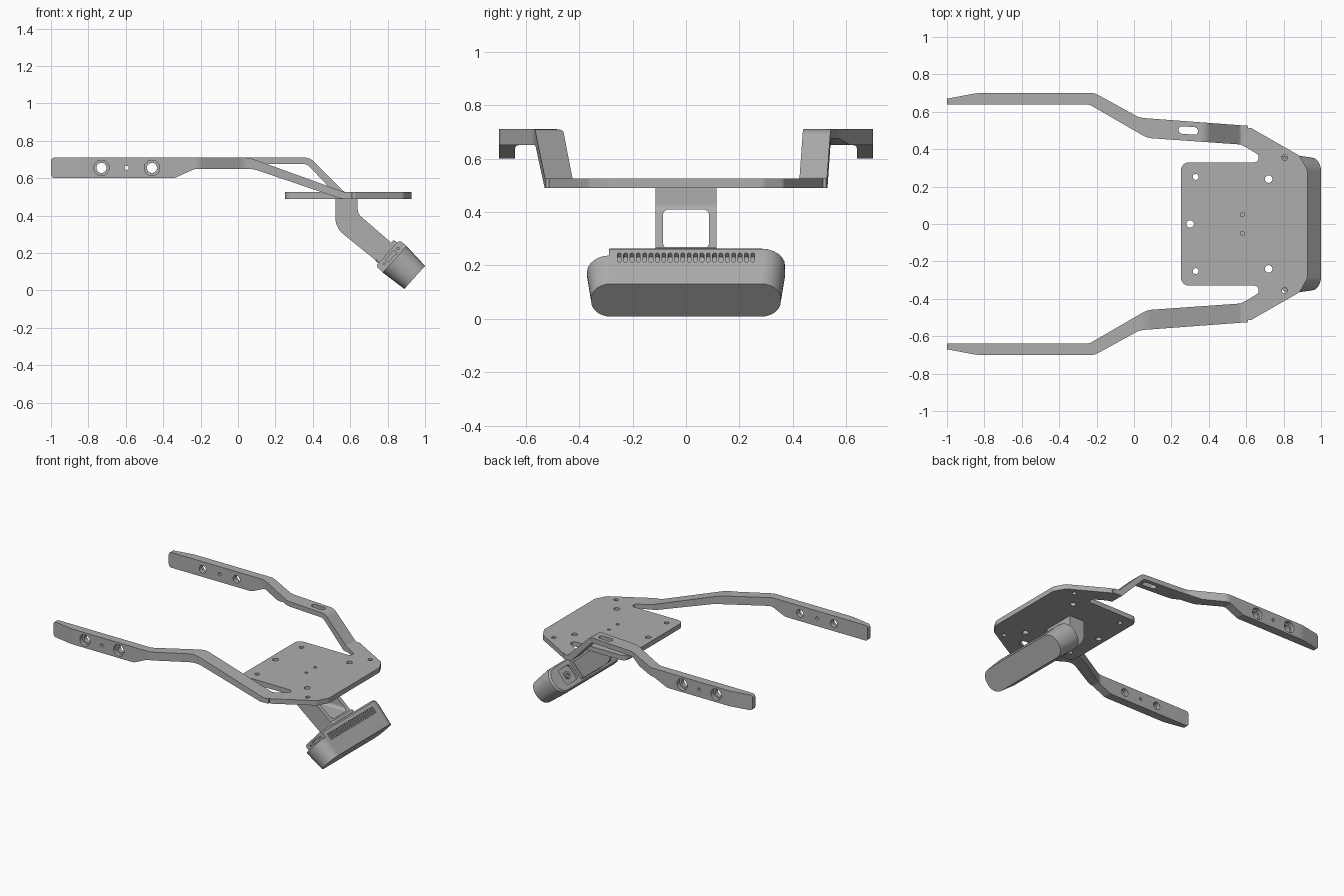
import bpy, bmesh, math
from mathutils import Vector, Matrix

cube = bpy.data.objects.get("Cube")
if cube:
    bpy.data.objects.remove(cube, do_unlink=True)

GREY = (0.42, 0.42, 0.42, 1)
metal = bpy.data.materials.new("plain grey")
metal.use_nodes = True
metal.diffuse_color = GREY
metal.node_tree.nodes["Principled BSDF"].inputs["Base Color"].default_value = GREY


def rounded(points, steps=6):
    """Outline from (a, b, optional radius) corners, with filleted corners."""
    out = []
    for i, p in enumerate(points):
        c = Vector(p[:2])
        if len(p) < 3:
            out.append(c)
            continue
        d0 = (Vector(points[i - 1][:2]) - c).normalized()
        d1 = (Vector(points[(i + 1) % len(points)][:2]) - c).normalized()
        half = d0.angle(d1) / 2
        reach = p[2] / math.tan(half)
        centre = c + (d0 + d1).normalized() * p[2] / math.sin(half)
        a, b = c + d0 * reach - centre, c + d1 * reach - centre
        sweep = a.angle(b)
        for k in range(steps + 1):
            t = k / steps
            out.append(centre + (a * math.sin((1 - t) * sweep)
                                 + b * math.sin(t * sweep)) / math.sin(sweep))
    return out


def box_outline(ca, cb, ha, hb, r):
    return rounded([(ca - ha, cb - hb, r), (ca + ha, cb - hb, r),
                    (ca + ha, cb + hb, r), (ca - ha, cb + hb, r)])


def circle(ca, cb, r, n=24):
    return [(ca + r * math.cos(math.tau * k / n),
             cb + r * math.sin(math.tau * k / n)) for k in range(n)]


PLACE = {"x": lambda a, b, h: (h, a, b),
         "y": lambda a, b, h: (a, h, b),
         "z": lambda a, b, h: (a, b, h)}


def loft(name, axis, sections):
    """Skin a list of (height, outline) sections and cap both ends."""
    bm = bmesh.new()
    rings = [[bm.verts.new(PLACE[axis](p[0], p[1], h)) for p in pts]
             for h, pts in sections]
    for lo, hi in zip(rings, rings[1:]):
        for i in range(len(lo)):
            bm.faces.new((lo[i - 1], lo[i], hi[i], hi[i - 1]))
    bm.faces.new(rings[0])
    bm.faces.new(rings[-1])
    bmesh.ops.recalc_face_normals(bm, faces=bm.faces)
    mesh = bpy.data.meshes.new(name)
    bm.to_mesh(mesh)
    bm.free()
    mesh.materials.append(metal)
    obj = bpy.data.objects.new(name, mesh)
    bpy.context.collection.objects.link(obj)
    return obj


def prism(name, axis, pts, lo, hi):
    return loft(name, axis, [(lo, pts), (hi, pts)])


def activate(obj):
    bpy.ops.object.select_all(action="DESELECT")
    obj.select_set(True)
    bpy.context.view_layer.objects.active = obj


def combine(obj, tool, operation="DIFFERENCE"):
    activate(obj)
    mod = obj.modifiers.new("shape", "BOOLEAN")
    mod.operation, mod.object, mod.solver = operation, tool, "EXACT"
    bpy.ops.object.modifier_apply(modifier=mod.name)
    bpy.data.objects.remove(tool, do_unlink=True)


def finish(obj):
    activate(obj)
    bpy.ops.object.shade_smooth_by_angle(angle=math.radians(30))
    mod = obj.modifiers.new("clean shading", "WEIGHTED_NORMAL")
    mod.keep_sharp = True


# Side arms: a plan outline intersected with a side profile
PLAN = [(-1, 0.64), (-1, 0.67), (-0.84, 0.7, 0.2), (-0.21, 0.7, 0.08),
        (0.03, 0.568, 0.12), (0.61, 0.525), (0.61, 0.405), (0.57, 0.425, 0.05),
        (0.07, 0.46, 0.12), (-0.24, 0.64, 0.08)]
BAR = [(-0.23, 0.65, 0.06), (-0.34, 0.6, 0.06), (-1, 0.6, 0.02), (-1, 0.71, 0.02)]
FOOT = [(0.61, 0.525), (0.61, 0.49)]
PROFILES = {
    "right": BAR + [(0.06, 0.71, 0.2), (0.57, 0.525, 0.05)] + FOOT
    + [(0.55, 0.49, 0.05), (0.08, 0.65, 0.2)],
    "left": BAR + [(0.385, 0.71, 0.07), (0.57, 0.525, 0.03)] + FOOT
    + [(0.545, 0.49, 0.03), (0.37, 0.675, 0.04), (0.02, 0.675), (-0.06, 0.65)]}
for side, s in (("right", -1), ("left", 1)):
    plan = [(p.x, p.y * s) for p in rounded(PLAN)]
    arm = prism(side + "_arm", "z", plan, 0.3, 0.9)
    combine(arm, prism("profile", "y", rounded(PROFILES[side]), 0.2 * s, 0.9 * s),
            "INTERSECT")
    # Bolt holes with counterbores on the outside
    for x, r, start in ((-0.73, 0.027, 0.5), (-0.46, 0.027, 0.5), (-0.595, 0.011, 0.5),
                        (-0.73, 0.041, 0.672), (-0.46, 0.041, 0.672)):
        combine(arm, prism("hole", "y", circle(x, 0.655, r), start * s, 0.8 * s))
    if s > 0:
        slot = box_outline(0, 0, 0.052, 0.02, 0.019)
        slot = [(p.x + 0.29, p.y + 0.5 - 0.07 * p.x) for p in slot]
        combine(arm, prism("slot", "z", slot, 0.5, 0.9))
    finish(arm)

# Mounting plate with ears that meet the arms
half = [(0.25, 0.33, 0.045), (0.665, 0.33, 0.02), (0.665, 0.37, 0.012),
        (0.605, 0.407), (0.605, 0.525, 0.015), (0.885, 0.365, 0.04), (0.927, 0.29, 0.04)]
outline = half + [(p[0], -p[1], *p[2:]) for p in reversed(half)]
plate = prism("mounting_plate", "z", rounded(outline), 0.49, 0.525)
holes = [(0.3, 0, 0.02)]
for s in (-1, 1):
    holes += [(0.33, 0.252 * s, 0.016), (0.72, 0.24 * s, 0.02),
              (0.805, 0.355 * s, 0.015), (0.58, 0.05 * s, 0.011)]
for x, y, r in holes:
    combine(plate, prism("hole", "z", circle(x, y, r), 0.4, 0.6))
finish(plate)

# Bent bracket with a window through it
bracket = prism("lamp_bracket", "y", rounded(
    [(0.52, 0.492), (0.64, 0.492), (0.64, 0.41, 0.05), (0.825, 0.25),
     (0.762, 0.14), (0.52, 0.335, 0.12)]), -0.115, 0.115)
combine(bracket, prism("window", "x", box_outline(0, 0.336, 0.086, 0.074, 0.022), 0.4, 1))
finish(bracket)

# Lamp, modelled upright along x and then tilted
TILT = Matrix.Translation((0.8, 0, 0.2)) @ Matrix.Rotation(math.radians(42), 4, "Y")


def section(u, hy, hv):
    return u, box_outline(0, 0, hy, hv, hv * 0.9)


lamp = loft("lamp_body", "x", [section(0, 0.36, 0.084), section(0.012, 0.371, 0.094),
                               section(0.05, 0.371, 0.095), section(0.195, 0.355, 0.083)])
# Step at one end with a port and two screw holes
combine(lamp, prism("step", "y", box_outline(0, 0, 0.05, 0.2, 0.004), -0.5, -0.288))
combine(lamp, prism("port", "y", box_outline(0.025, 0, 0.01, 0.035, 0.009), -0.4, -0.27))
for v in (-0.055, 0.055):
    combine(lamp, prism("screw_hole", "y", circle(0.025, v, 0.006, 12), -0.4, -0.275))
# Row of cooling vents along the top
VENTS = 22
for k in range(VENTS):
    y = -0.25 + 0.5 * k / (VENTS - 1)
    combine(lamp, prism("vent", "z", box_outline(0.06, y, 0.024, 0.007, 0.006), 0.075, 0.2))
# Shallow pockets on the back
for s in (-1, 1):
    combine(lamp, prism("pocket", "x", box_outline(0.2 * s, 0, 0.065, 0.055, 0.02),
                        -0.1, 0.014))
lamp.data.transform(TILT)
finish(lamp)

# Screws in the pockets and the pad that carries the bracket
for side, s in (("right", -1), ("left", 1)):
    screw = prism(side + "_screw", "x", circle(0.2 * s, 0, 0.026), 0.002, 0.02)
    combine(screw, prism("socket", "x", circle(0.2 * s, 0, 0.013, 6), -0.1, 0.01))
    screw.data.transform(TILT)
    finish(screw)
pad = prism("bracket_pad", "x", box_outline(0, 0, 0.118, 0.074, 0.015), -0.022, 0.006)
pad.data.transform(TILT)
finish(pad)
